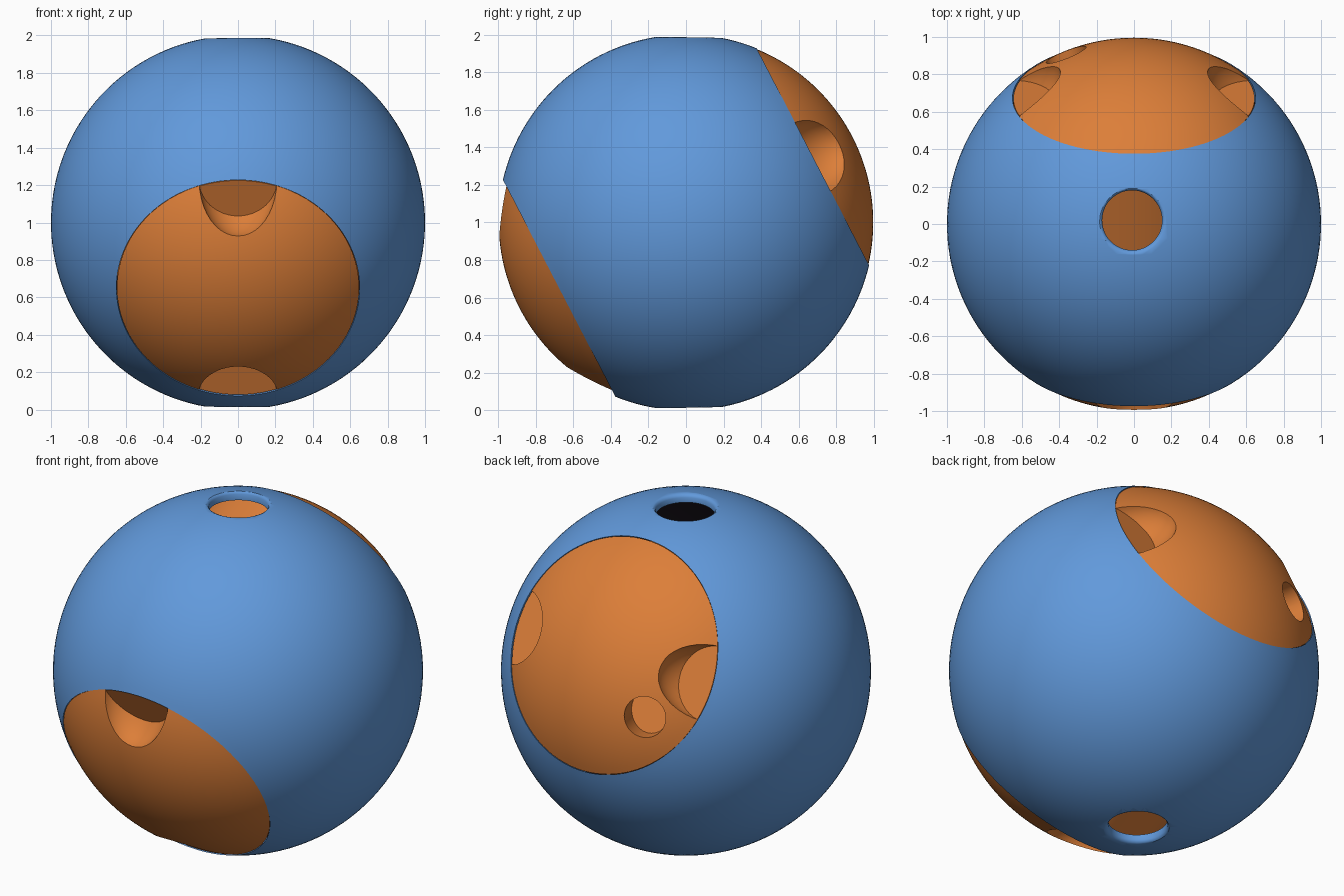
import bpy
import bmesh
import math
from mathutils import Matrix, Vector

if "Cube" in bpy.data.objects:
    bpy.data.objects.remove(bpy.data.objects["Cube"], do_unlink=True)


def make_material(name, color):
    mat = bpy.data.materials.new(name)
    mat.use_nodes = True
    mat.diffuse_color = (*color, 1)
    mat.node_tree.nodes["Principled BSDF"].inputs["Base Color"].default_value = (*color, 1)
    return mat


BLUE = make_material("sky blue", (0.12, 0.32, 0.71))
ORANGE = make_material("warm orange", (0.72, 0.21, 0.04))
DARK = make_material("dark lining", (0.012, 0.008, 0.014))

CAP_PLANE = 0.76                        # distance of the cap base from the centre
CAP_ANGLE = math.acos(CAP_PLANE)
CAP_RADIUS = math.sin(CAP_ANGLE)
TILT = math.radians(62.6)               # tilt of the core axis away from vertical
CENTRE = Matrix.Translation((0, 0, 1))
BACK = CENTRE @ Matrix.Rotation(-TILT, 4, "X")
FRONT = CENTRE @ Matrix.Rotation(math.pi - TILT, 4, "X")


def arc(radius, start, end, count):
    angles = [start + (end - start) * i / count for i in range(count + 1)]
    return [(radius * math.sin(a), radius * math.cos(a)) for a in angles]


def add_object(name, bm, matrix, materials=()):
    bmesh.ops.recalc_face_normals(bm, faces=bm.faces)
    mesh = bpy.data.meshes.new(name)
    bm.to_mesh(mesh)
    bm.free()
    obj = bpy.data.objects.new(name, mesh)
    bpy.context.collection.objects.link(obj)
    obj.matrix_world = matrix
    for mat in materials:
        mesh.materials.append(mat)
    return obj


def lathe(name, profile, matrix, materials=(), closed=False, steps=96):
    """Revolve (radius, height) points around the local z axis."""
    bm = bmesh.new()
    verts = [bm.verts.new((r, 0, z)) for r, z in profile]
    edges = [bm.edges.new(pair) for pair in zip(verts, verts[1:])]
    if closed:
        edges.append(bm.edges.new((verts[-1], verts[0])))
    bmesh.ops.spin(bm, geom=verts + edges, cent=(0, 0, 0), axis=(0, 0, 1),
                   angle=math.tau, steps=steps)
    bmesh.ops.remove_doubles(bm, verts=bm.verts, dist=0.0005)
    return add_object(name, bm, matrix, materials)


def carve(obj, cutters):
    """Cut the helpers out of the part, then discard them."""
    for cutter in cutters:
        cutter.hide_render = True
        mod = obj.modifiers.new("cut", "BOOLEAN")
        mod.operation = "DIFFERENCE"
        mod.solver = "EXACT"
        mod.object = cutter
    bpy.context.view_layer.update()
    graph = bpy.context.evaluated_depsgraph_get()
    result = bpy.data.meshes.new_from_object(obj.evaluated_get(graph))
    obj.modifiers.clear()
    obj.data = result
    for cutter in cutters:
        bpy.data.objects.remove(cutter, do_unlink=True)


def smooth(obj):
    bpy.ops.object.select_all(action="DESELECT")
    obj.select_set(True)
    bpy.context.view_layer.objects.active = obj
    bpy.ops.object.shade_smooth_by_angle(angle=math.radians(35))


def scoop(matrix, turn):
    """Ellipsoid finger recess on the rim of a cap."""
    bm = bmesh.new()
    bmesh.ops.create_uvsphere(bm, u_segments=40, v_segments=24, radius=1)
    place = (matrix @ Matrix.Rotation(turn, 4, "Z") @ Matrix.Rotation(CAP_ANGLE, 4, "Y")
             @ Matrix.Translation((0, 0, 1)) @ Matrix.Diagonal((0.31, 0.21, 0.17, 1)))
    return add_object("scoop_cutter", bm, place)


# Hollow outer shell with a dark lining
inner_angle = math.asin(CAP_RADIUS / 0.95)
shell_profile = (arc(1, CAP_ANGLE, math.pi - CAP_ANGLE, 44)
                 + arc(0.95, math.pi - inner_angle, inner_angle, 30))
shell = lathe("shell", shell_profile, BACK, (BLUE, DARK), closed=True, steps=128)
for face in shell.data.polygons:
    face.material_index = int(face.center.length < 0.96)

# Softly flared holes at the top and bottom of the shell
flare = [(0, 0.8), (0.16, 0.8), (0.16, 0.968), (0.168, 0.98), (0.19, 0.99), (0.19, 1.1), (0, 1.1)]
shift = Matrix.Translation((-0.01, 0.02, 0))
carve(shell, [lathe("hole_cutter", flare, CENTRE @ shift @ turn, steps=48)
              for turn in (Matrix(), Matrix.Rotation(math.pi, 4, "X"))])

# Core running between the two caps
end = CAP_PLANE - 0.004
core = lathe("core", [(0, end), (CAP_RADIUS - 0.005, end), (CAP_RADIUS - 0.005, -end), (0, -end)],
             BACK, (ORANGE,))

# Domed caps: each has a pair of opposite finger recesses
dome = arc(0.996, 0, CAP_ANGLE, 20) + [(0, 0.996 * CAP_PLANE)]
front_cap = lathe("front_cap", dome, FRONT, (ORANGE,))
carve(front_cap, [scoop(FRONT, a) for a in (math.pi / 2, -math.pi / 2)])

back_cap = lathe("back_cap", dome, BACK, (ORANGE,))
hole_direction = Vector((-0.367, 0.272, 0.89))
hole_place = BACK @ hole_direction.to_track_quat("Z", "Y").to_matrix().to_4x4()
peg_hole = lathe("peg_hole_cutter", [(0, 0.7), (0.115, 0.7), (0.115, 1.1), (0, 1.1)],
                 hole_place, steps=40)
carve(back_cap, [scoop(BACK, a) for a in (0, math.pi)] + [peg_hole])

for part in (shell, core, front_cap, back_cap):
    smooth(part)
